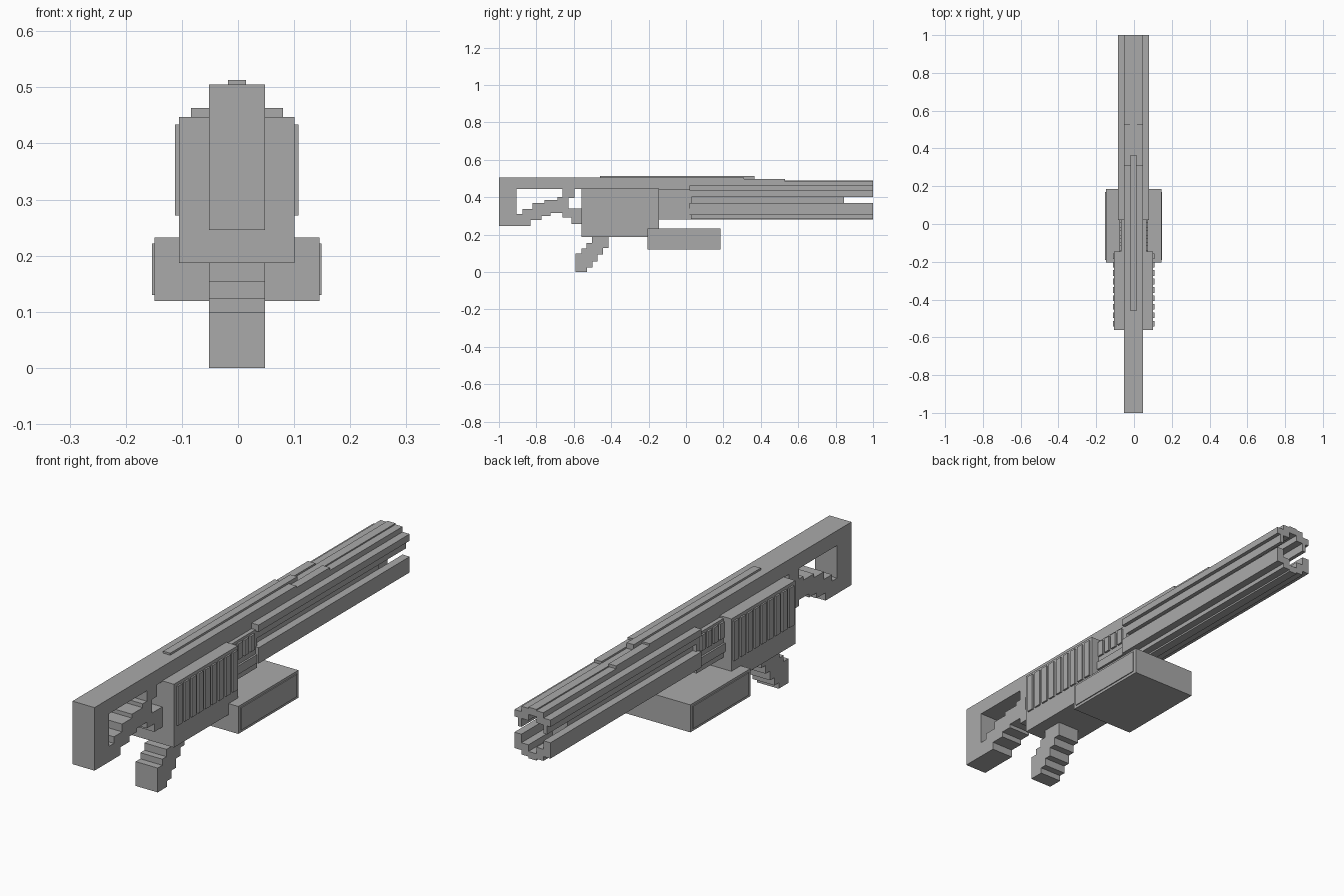
import bpy, bmesh

CX = -0.002  # the model sits a hair left of the centre line

metal = bpy.data.materials.new("grey metal")
metal.diffuse_color = (0.4, 0.4, 0.4, 1)


def finish(name, bm):
    bmesh.ops.recalc_face_normals(bm, faces=bm.faces)
    me = bpy.data.meshes.new(name)
    bm.to_mesh(me)
    bm.free()
    me.materials.append(metal)
    ob = bpy.data.objects.new(name, me)
    bpy.context.collection.objects.link(ob)
    return ob


def box(bm, x0, x1, y0, y1, z0, z1):
    v = bmesh.ops.create_cube(bm, size=1)["verts"]
    for p in v:
        p.co.x = CX + (x1 if p.co.x > 0 else x0)
        p.co.y = y1 if p.co.y > 0 else y0
        p.co.z = z1 if p.co.z > 0 else z0


def boxes(name, *dims):
    bm = bmesh.new()
    for d in dims:
        box(bm, *d)
    return finish(name, bm)


def prism(name, pts, lo, hi, axis):
    """Extrude a profile: (y, z) along x, or (x, z) along y."""
    bm = bmesh.new()
    if axis == "x":
        rings = [[bm.verts.new((CX + d, a, b)) for a, b in pts] for d in (lo, hi)]
    else:
        rings = [[bm.verts.new((CX + a, d, b)) for a, b in pts] for d in (lo, hi)]
    n = len(pts)
    bm.faces.new(rings[0])
    bm.faces.new(rings[1])
    for i in range(n):
        j = (i + 1) % n
        bm.faces.new((rings[0][i], rings[0][j], rings[1][j], rings[1][i]))
    return finish(name, bm)


def mirrored(half):
    """Complete an (x, z) half profile across x = 0."""
    return half + [(-x, z) for x, z in reversed(half)]


W = 0.05  # half width of stock and grip

# Top beam, butt and stepped arm of the stock
boxes("top_beam", (-W, W, -0.95, 0.31, 0.444, 0.505))
boxes("stock_butt", (-W, W, -1.0, -0.906, 0.246, 0.505))
prism("stock_arm", [
    (-0.906, 0.246), (-0.832, 0.246), (-0.832, 0.278), (-0.773, 0.278),
    (-0.773, 0.30), (-0.725, 0.30), (-0.725, 0.315), (-0.693, 0.315),
    (-0.66, 0.315), (-0.66, 0.29), (-0.612, 0.29), (-0.612, 0.257),
    (-0.55, 0.257), (-0.55, 0.34), (-0.628, 0.34), (-0.628, 0.396),
    (-0.596, 0.396), (-0.596, 0.444), (-0.66, 0.444), (-0.66, 0.401),
    (-0.687, 0.401), (-0.687, 0.385), (-0.757, 0.385), (-0.757, 0.369),
    (-0.821, 0.369), (-0.821, 0.337), (-0.874, 0.337), (-0.874, 0.31),
    (-0.906, 0.31)], -W, W, "x")

# Stepped pistol grip
prism("grip", [
    (-0.59, 0), (-0.528, 0), (-0.528, 0.024), (-0.50, 0.024), (-0.50, 0.056),
    (-0.472, 0.056), (-0.472, 0.094), (-0.443, 0.094), (-0.443, 0.128),
    (-0.415, 0.128), (-0.415, 0.19), (-0.503, 0.19), (-0.503, 0.155),
    (-0.533, 0.155), (-0.533, 0.125), (-0.56, 0.125), (-0.56, 0.10),
    (-0.59, 0.10)], -W, W, "x")

# Body block with raised side ribs
boxes("body_block", (-0.103, 0.103, -0.56, -0.145, 0.187, 0.447))
ribs = []
for i in range(9):
    y = -0.543 + i * 0.0447
    for s in (-1, 1):
        ribs.append((min(s * .1, s * .11), max(s * .1, s * .11), y, y + 0.03, 0.272, 0.434))
boxes("body_ribs", *ribs)

# Magazine with thin side plates
boxes("magazine", (-0.147, 0.147, -0.205, 0.185, 0.119, 0.232))
boxes("magazine_plates", *[(min(s * .14, s * .151), max(s * .14, s * .151),
                            -0.19, 0.17, 0.13, 0.222) for s in (-1, 1)])

# Receiver between body and barrel, with small ribs and a lower ledge
boxes("receiver", (-W, W, -0.15, 0.03, 0.28, 0.50),
      (-0.067, 0.067, -0.15, 0.03, 0.28, 0.44))
small = [(-0.075, 0.075, -0.15, 0.02, 0.305, 0.34)]
for i in range(4):
    y = -0.14 + i * 0.04
    small.append((-0.075, 0.075, y, y + 0.027, 0.365, 0.43))
boxes("receiver_ribs", *small)

# Barrel: upper and lower stepped shells, open at the muzzle
prism("barrel_upper", mirrored([
    (0.018, 0.49), (0.018, 0.485), (W, 0.485), (W, 0.463), (0.082, 0.463),
    (0.082, 0.435), (0.066, 0.435), (0.066, 0.40), (W, 0.40), (W, 0.435),
    (0.018, 0.435), (0.018, 0.46)]), 0.02, 1.0, "y")
prism("barrel_lower", mirrored([
    (0.018, 0.28), (0.018, 0.287), (W, 0.287), (W, 0.305), (0.082, 0.305),
    (0.082, 0.37), (W, 0.37), (W, 0.335), (0.018, 0.335),
    (0.018, 0.308)]), 0.02, 1.0, "y")
boxes("barrel_core", (-W, W, 0.02, 0.845, 0.30, 0.47))

# Sight rail and stepped top strips
boxes("sight_rail", (-0.016, 0.016, -0.46, 0.365, 0.48, 0.513))
boxes("top_strips", *[(min(s * .016, s * W), max(s * .016, s * W),
                       0.30, 0.528, 0.47, 0.497) for s in (-1, 1)])
